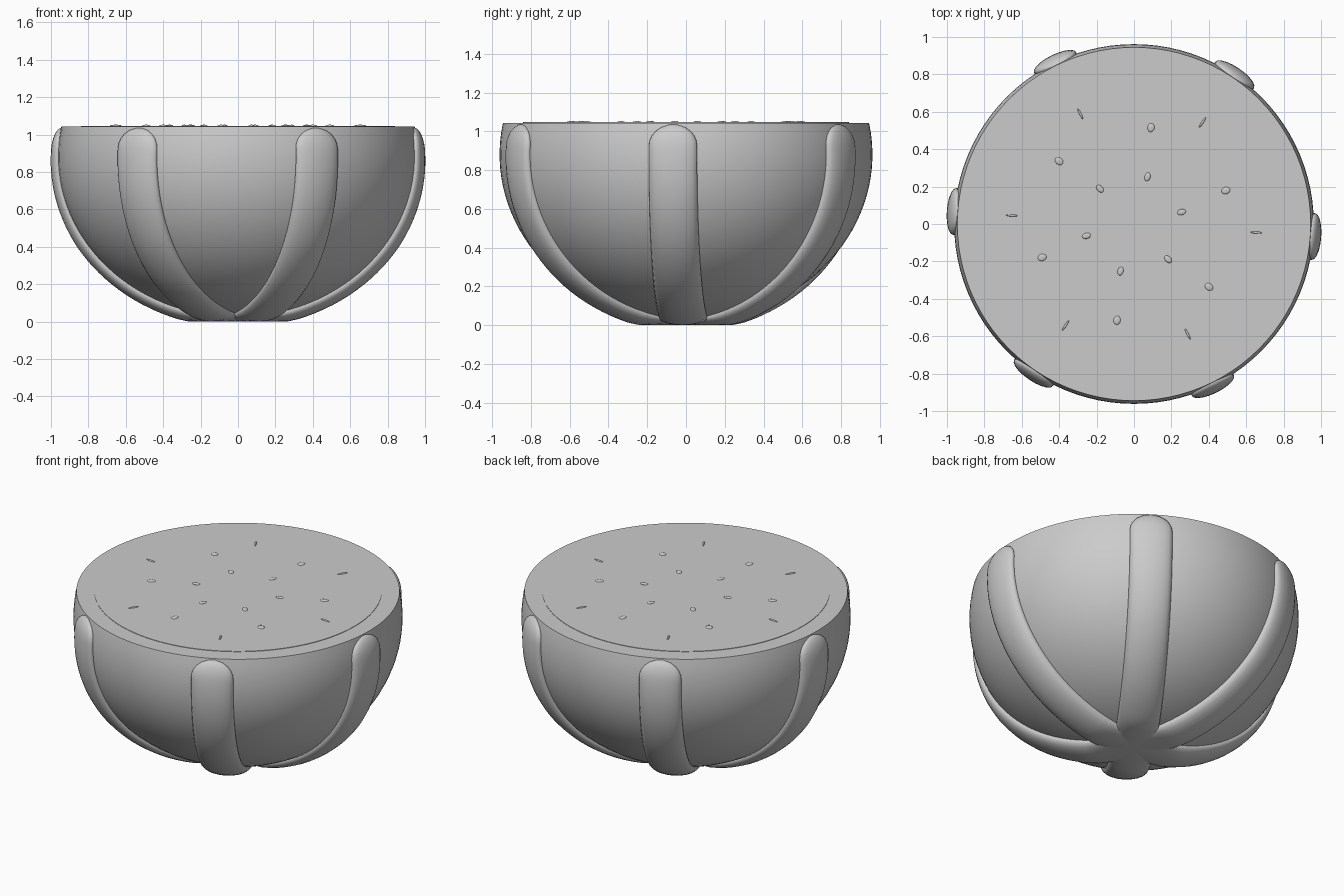
import bpy, bmesh, math
from mathutils import Vector, Matrix

if "Cube" in bpy.data.objects:
    bpy.data.objects.remove(bpy.data.objects["Cube"])

R, RZ, CZ, TOP = 0.962, 0.862, 0.88, 1.044
END = math.asin((TOP - CZ) / RZ)          # latitude of the cut


def shell_point(lat):
    return Vector((R * math.cos(lat), 0, CZ + RZ * math.sin(lat)))


def make_object(name, bm, angle=40):
    bmesh.ops.recalc_face_normals(bm, faces=bm.faces)
    me = bpy.data.meshes.new(name)
    bm.to_mesh(me)
    bm.free()
    ob = bpy.data.objects.new(name, me)
    bpy.context.collection.objects.link(ob)
    bpy.ops.object.select_all(action='DESELECT')
    ob.select_set(True)
    bpy.context.view_layer.objects.active = ob
    bpy.ops.object.shade_smooth_by_angle(angle=math.radians(angle))
    return ob


def revolve(name, profile, steps=96):
    bm = bmesh.new()
    vs = [bm.verts.new(p) for p in profile]
    es = [bm.edges.new(p) for p in zip(vs, vs[1:])]
    bmesh.ops.spin(bm, geom=vs + es, cent=(0, 0, 0), axis=(0, 0, 1),
                   angle=2 * math.pi, steps=steps, use_merge=True)
    bmesh.ops.remove_doubles(bm, verts=bm.verts, dist=1e-5)
    return make_object(name, bm)


# Rind: closed half melon with a flat cut; flesh: very thin disc on the cut
n = 32
outer = [shell_point(-math.pi / 2 + (END + math.pi / 2) * i / n) for i in range(n + 1)]
outer[0].x = 0
revolve("melon_rind", outer + [Vector((0, 0, TOP))])
FLESH = TOP + 0.003
revolve("melon_flesh", [Vector((0.84, 0, TOP)), Vector((0.84, 0, FLESH)), Vector((0, 0, FLESH))])


# Raised stripes running from the rim to the bottom pole
def stripe(name, turn):
    bm = bmesh.new()
    rings, seg, steps = [], 20, 40
    first = END - 0.01
    for i in range(steps + 1):
        t = i / steps
        lat = first + (-math.pi / 2 - first) * t ** 1.25
        p = shell_point(lat)
        normal = Vector((math.cos(lat) / R, 0, math.sin(lat) / RZ)).normalized()
        s = min(1, (first - lat) / 0.13)
        tip = math.sqrt(max(0.02, 1 - (1 - s) ** 2))
        w = 0.125 * tip
        h = min((0.036 + 0.016 * min(1, 2 * t)) * tip, p.z)
        rings.append([bm.verts.new(p + normal * h * math.sin(a) + Vector((0, w * math.cos(a), 0)))
                      for a in (2 * math.pi * k / seg for k in range(seg))])
    for a, b in zip(rings, rings[1:]):
        for k in range(seg):
            bm.faces.new((a[k], a[(k + 1) % seg], b[(k + 1) % seg], b[k]))
    bm.faces.new(rings[0])
    bm.faces.new(rings[-1])
    bmesh.ops.rotate(bm, verts=bm.verts, matrix=Matrix.Rotation(turn, 3, 'Z'))
    make_object(name, bm, 60)


for i in range(6):
    stripe(f"rind_stripe_{i + 1}", math.radians(-4 + 60 * i))

# Seeds in three rings: radius, start angle, half length, half width
for r, start, a, b in ((0.262, 14, 0.024, 0.016), (0.523, 20, 0.024, 0.019), (0.655, -4, 0.032, 0.006)):
    for i in range(6):
        bm = bmesh.new()
        bmesh.ops.create_uvsphere(bm, u_segments=12, v_segments=8, radius=1)
        m = (Matrix.Rotation(math.radians(start + 60 * i), 4, 'Z')
             @ Matrix.Translation((r, 0, FLESH)) @ Matrix.Diagonal((a, b, 0.006, 1)))
        bmesh.ops.transform(bm, matrix=m, verts=bm.verts)
        make_object("seed", bm, 60)
